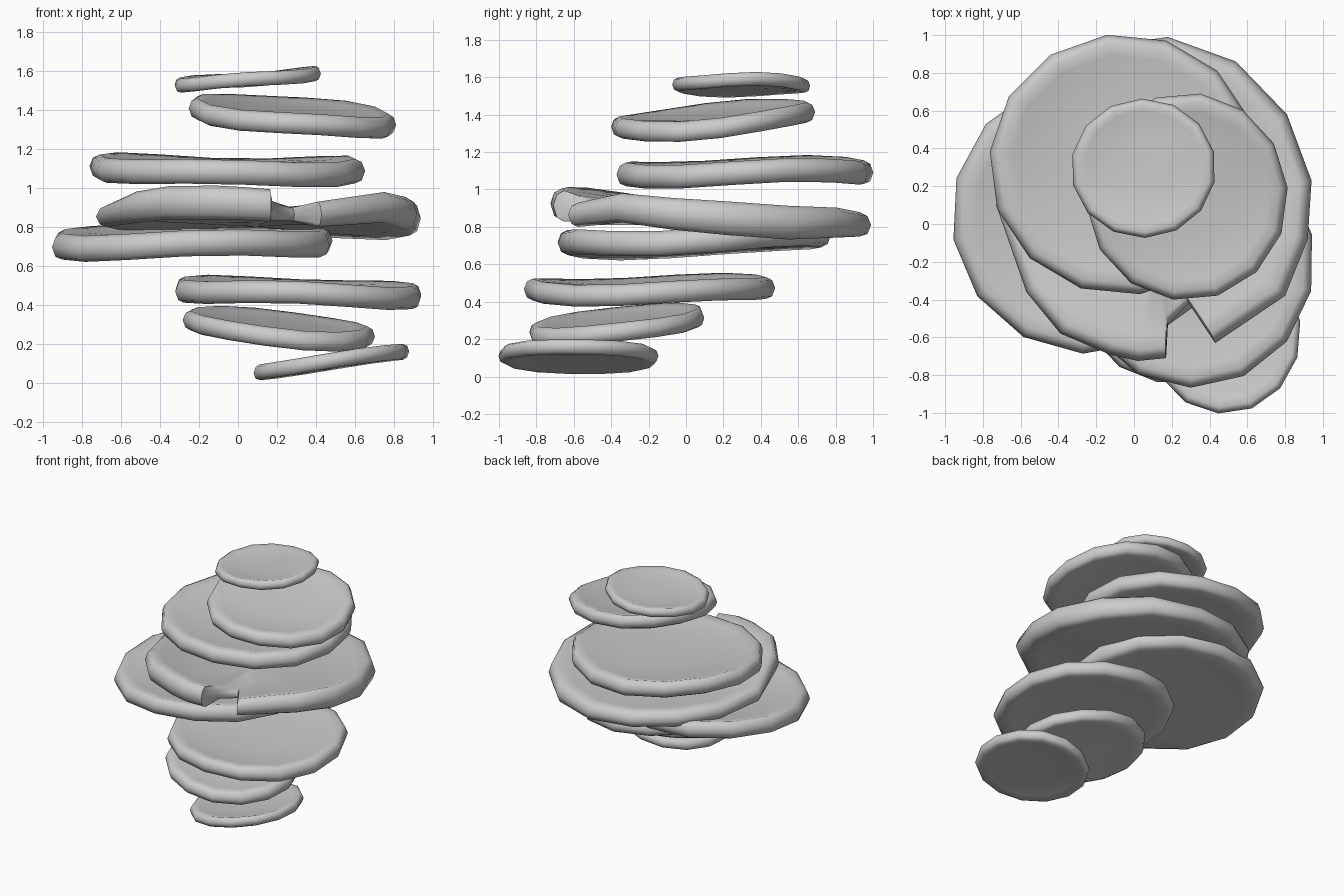
import bpy, bmesh, math

if "Cube" in bpy.data.objects:
    bpy.data.objects.remove(bpy.data.objects["Cube"])

# softly rounded rim cross-section: (fraction of radius, fraction of half thickness)
def section(r, h):
    k = h / r
    return [(0.45, -0.8), (0.80, -0.84), (1 - 0.8 * k, -1.0), (1 - 0.27 * k, -0.75),
            (1.0, 0.0), (1 - 0.27 * k, 0.72), (1 - 0.8 * k, 1.0),
            (1 - 1.8 * k, 0.76), (0.45, 0.5)]


def make_slab(name, cx, cy, zc, rim):
    """rim: list of (x, y, z, half thickness, wave height) around the disc"""
    bm = bmesh.new()
    cols = []
    r = sum(math.hypot(p[0] - cx, p[1] - cy) for p in rim) / len(rim)
    hm = sum(p[3] for p in rim) / len(rim)
    prof = section(r, hm)
    for x, y, z, h, w in rim:
        cols.append([bm.verts.new((cx + (x - cx) * f, cy + (y - cy) * f,
                                   zc + (z - zc) * f + w * f ** 3 + g * h)) for f, g in prof])
    bottom = bm.verts.new((cx, cy, zc - 0.8 * hm))
    top = bm.verts.new((cx, cy, zc + 0.4 * hm))
    n = len(cols)
    for i in range(n):
        a, b = cols[i], cols[(i + 1) % n]
        for j in range(len(prof) - 1):
            bm.faces.new((a[j], b[j], b[j + 1], a[j + 1]))
        bm.faces.new((bottom, b[0], a[0]))
        bm.faces.new((a[-1], b[-1], top))
    bmesh.ops.recalc_face_normals(bm, faces=bm.faces)
    me = bpy.data.meshes.new(name)
    bm.to_mesh(me)
    bm.free()
    ob = bpy.data.objects.new(name, me)
    bpy.context.collection.objects.link(ob)
    bpy.ops.object.select_all(action='DESELECT')
    ob.select_set(True)
    bpy.context.view_layer.objects.active = ob
    bpy.ops.object.shade_smooth_by_angle(angle=math.radians(60))


def round_slab(name, xs, ys, left, right, front, back, h, phase, wave, peak, n=14):
    """disc filling the x and y ranges, rim heights at the four sides, plus a three-fold wave"""
    cx, cy = sum(xs) / 2, sum(ys) / 2
    rx, ry = (xs[1] - xs[0]) / 2 * 1.01, (ys[1] - ys[0]) / 2 * 1.01
    zc = (left + right + front + back) / 4
    warp = (left + right - front - back) / 4
    rim = []
    for i in range(n):
        t = 2 * math.pi * i / n + math.radians(phase)
        z = zc + (right - left) / 2 * math.cos(t) + (back - front) / 2 * math.sin(t)
        w = warp * math.cos(2 * t) + wave * math.cos(3 * (t - math.radians(peak)))
        rim.append((cx + rx * math.cos(t), cy + ry * math.sin(t), z, h, w))
    make_slab(name, cx, cy, zc, rim)


# plain slabs, bottom to top: x range, y range, rim heights, half thickness, phase, wave, peak
slabs = [
    ("slab_1", (0.08, 0.88), (-1.00, -0.15), 0.045, 0.165, 0.115, 0.105, 0.04, 8, 0.003, 60),
    ("slab_2", (-0.28, 0.70), (-0.84, 0.10), 0.33, 0.23, 0.225, 0.325, 0.05, 3, 0.005, 120),
    ("slab_3", (-0.33, 0.95), (-0.86, 0.47), 0.48, 0.44, 0.455, 0.485, 0.058, 12, 0.012, 25),
    ("slab_4", (-0.96, 0.49), (-0.68, 0.77), 0.70, 0.725, 0.71, 0.77, 0.067, 10, 0.012, 40),
    ("slab_6", (-0.76, 0.65), (-0.37, 1.00), 1.11, 1.09, 1.07, 1.10, 0.063, 20, 0.014, 145),
    ("slab_7", (-0.25, 0.81), (-0.40, 0.69), 1.41, 1.325, 1.325, 1.425, 0.054, 5, 0.01, 45),
    ("slab_8", (-0.33, 0.43), (-0.07, 0.66), 1.53, 1.59, 1.555, 1.56, 0.036, 14, 0.007, 20),
]
for s in slabs:
    round_slab(*s)

# broad slab with a notch torn from its front edge: x, y, z, half thickness
notched = [
    (0.29, -0.42, 0.865, 0.035), (0.43, -0.63, 0.865, 0.065), (0.80, -0.38, 0.905, 0.078),
    (0.92, -0.08, 0.87, 0.085), (0.94, 0.23, 0.845, 0.09), (0.81, 0.58, 0.82, 0.09),
    (0.54, 0.86, 0.82, 0.08), (0.18, 0.99, 0.81, 0.065), (-0.17, 0.94, 0.82, 0.065),
    (-0.45, 0.76, 0.83, 0.065), (-0.65, 0.48, 0.84, 0.06), (-0.73, 0.10, 0.855, 0.055),
    (-0.57, -0.36, 0.905, 0.08), (-0.39, -0.58, 0.93, 0.085), (-0.13, -0.69, 0.93, 0.088),
    (0.02, -0.725, 0.925, 0.085), (0.17, -0.71, 0.915, 0.083), (0.18, -0.53, 0.885, 0.05)]
make_slab("slab_5_notched", 0.10, 0.13, 0.86, [p + (0.0,) for p in notched])
